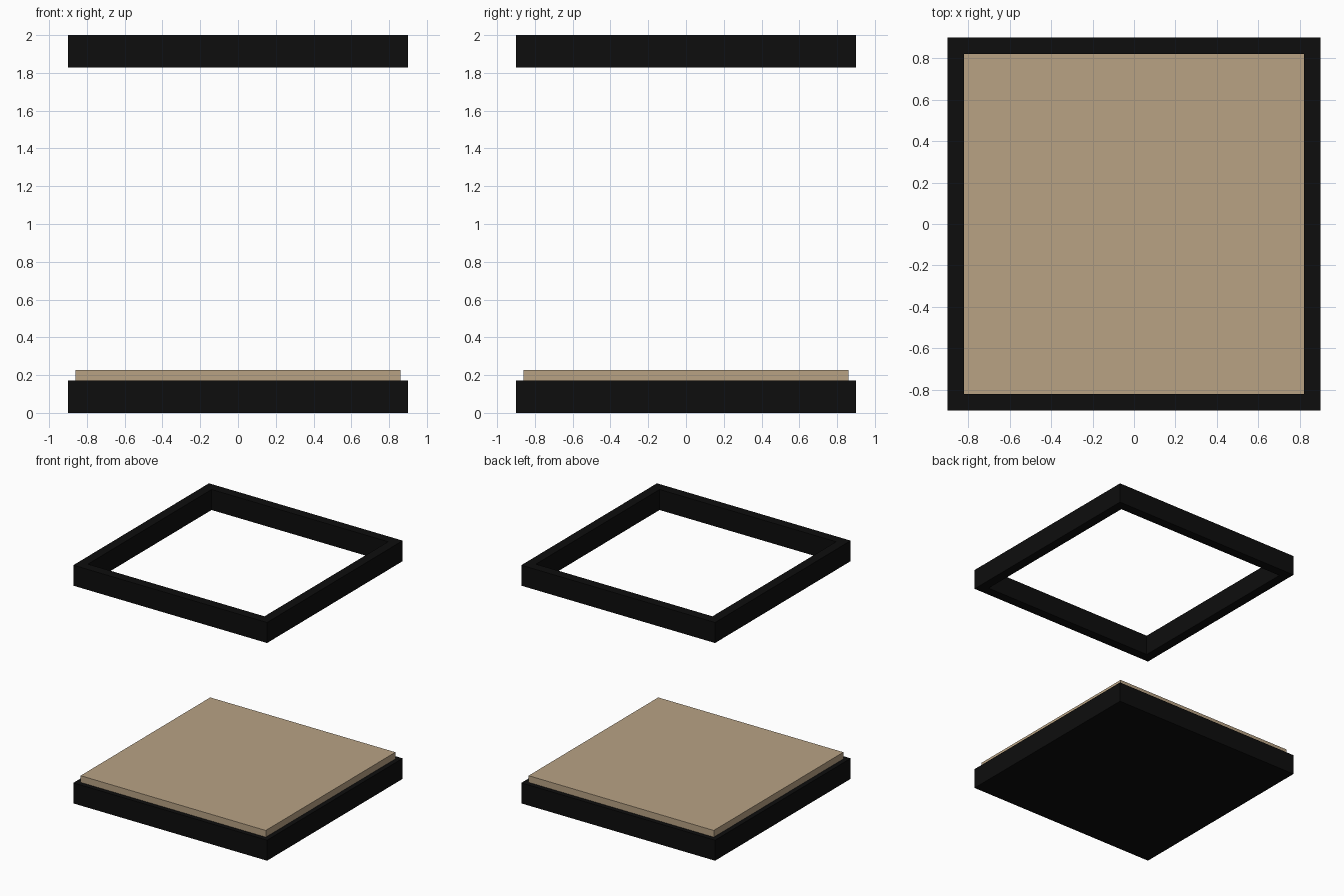
import bpy, bmesh

if "Cube" in bpy.data.objects:
    bpy.data.objects.remove(bpy.data.objects["Cube"])


def material(name, rgb):
    m = bpy.data.materials.new(name)
    m.diffuse_color = (*rgb, 1.0)
    m.use_nodes = True
    m.node_tree.nodes["Principled BSDF"].inputs["Base Color"].default_value = m.diffuse_color
    return m


def finish(name, bm, mat):
    bmesh.ops.recalc_face_normals(bm, faces=bm.faces)
    me = bpy.data.meshes.new(name)
    bm.to_mesh(me)
    bm.free()
    me.materials.append(mat)
    ob = bpy.data.objects.new(name, me)
    bpy.context.collection.objects.link(ob)


def slab(name, half, z0, z1, mat):
    bm = bmesh.new()
    bmesh.ops.create_cube(bm, size=1)
    for v in bm.verts:
        v.co.x *= 2 * half
        v.co.y *= 2 * half
        v.co.z = z1 if v.co.z > 0 else z0
    finish(name, bm, mat)


def square_ring(name, outer, inner, z0, z1, mat):
    # rectangular section swept around four mitred corners
    bm = bmesh.new()
    section = [(outer, z0), (outer, z1), (inner, z1), (inner, z0)]
    corners = [(1, 1), (-1, 1), (-1, -1), (1, -1)]
    loops = [[bm.verts.new((r * sx, r * sy, z)) for r, z in section]
             for sx, sy in corners]
    for i in range(4):
        a, b = loops[i], loops[(i + 1) % 4]
        for j in range(4):
            k = (j + 1) % 4
            bm.faces.new((a[j], b[j], b[k], a[k]))
    finish(name, bm, mat)


black = material("black", (0.004, 0.004, 0.004))
tan = material("tan", (0.479, 0.361, 0.231))

# Solid base, sand-coloured floor panel and floating open top frame
slab("base", 0.9, 0.0, 0.172, black)
slab("floor_panel", 0.86, 0.172, 0.228, tan)
square_ring("top_frame", 0.9, 0.82, 1.828, 2.0, black)
